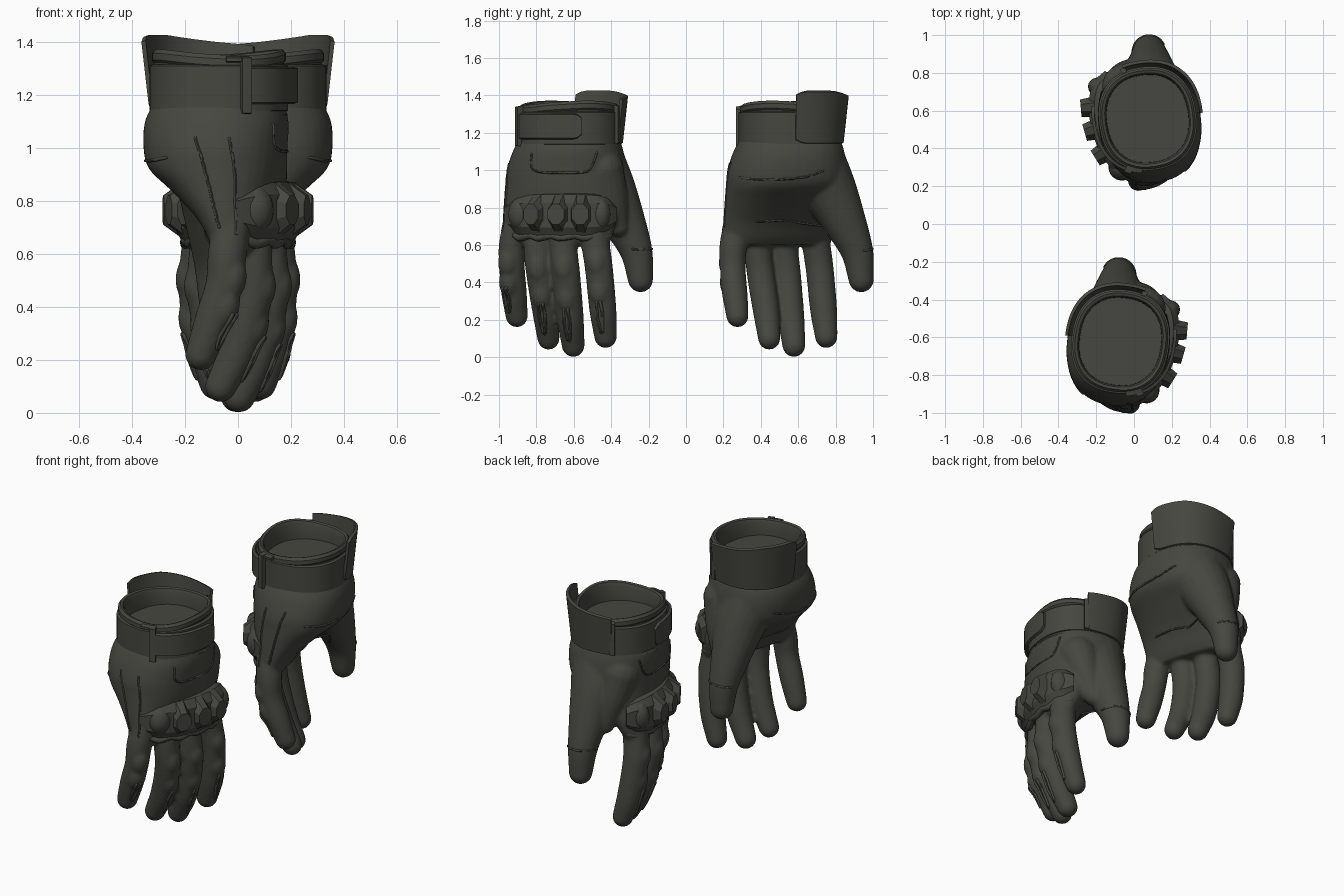
import bpy, bmesh, math
from mathutils import Vector, Matrix
from mathutils.bvhtree import BVHTree

if "Cube" in bpy.data.objects:
    bpy.data.objects.remove(bpy.data.objects["Cube"])

mat = bpy.data.materials.new("dark_olive_grey")
mat.diffuse_color = (0.062, 0.062, 0.052, 1)
mat.use_nodes = True
mat.node_tree.nodes["Principled BSDF"].inputs["Base Color"].default_value = mat.diffuse_color
parts = []


def finish(name, bm, smooth=35):
    bmesh.ops.recalc_face_normals(bm, faces=bm.faces)
    me = bpy.data.meshes.new(name)
    bm.to_mesh(me)
    bm.free()
    me.materials.append(mat)
    ob = bpy.data.objects.new(name, me)
    bpy.context.collection.objects.link(ob)
    bpy.ops.object.select_all(action='DESELECT')
    bpy.context.view_layer.objects.active = ob
    ob.select_set(True)
    bpy.ops.object.shade_smooth_by_angle(angle=math.radians(smooth))
    parts.append(ob)
    return ob


def loft(bm, rings):
    vs = [[bm.verts.new(p) for p in r] for r in rings]
    n = len(vs[0])
    for a, b in zip(vs, vs[1:]):
        for i in range(n):
            bm.faces.new((a[i], a[(i + 1) % n], b[(i + 1) % n], b[i]))
    bm.faces.new(vs[0])
    bm.faces.new(vs[-1])


def spline(pts, steps=6):
    """Catmull-Rom resampling of tuples of any length."""
    pts = [Vector(p) for p in pts]
    q = [pts[0] * 2 - pts[1]] + pts + [pts[-1] * 2 - pts[-2]]
    out = []
    for a, b, c, d in zip(q, q[1:], q[2:], q[3:]):
        for i in range(steps):
            t = i / steps
            out.append(0.5 * (2 * b + (c - a) * t + (2 * a - 5 * b + 4 * c - d) * t * t
                              + (3 * b - a - 3 * c + d) * t ** 3))
    return out + [pts[-1]]


def tube(bm, pts, n=16, steps=6):
    """Round-ended tube through (x, y, z, radius) points."""
    s = spline(pts, steps)
    p, r = [v.to_3d() for v in s], [v[3] for v in s]
    t0, t1 = (p[1] - p[0]).normalized(), (p[-1] - p[-2]).normalized()
    caps = [math.radians(a) for a in (80, 60, 40, 20)]
    st = [(p[0] - t0 * r[0] * math.sin(a), r[0] * math.cos(a), t0) for a in caps]
    for i in range(len(p)):
        st.append((p[i], r[i], (p[min(i + 1, len(p) - 1)] - p[max(i - 1, 0)]).normalized()))
    st += [(p[-1] + t1 * r[-1] * math.sin(a), r[-1] * math.cos(a), t1) for a in reversed(caps)]
    rings = []
    for c, rad, t in st:
        u = t.cross(Vector((0.31, 0.9, 0.3))).normalized()
        w = t.cross(u)
        rings.append([c + rad * (u * math.cos(k * math.tau / n) + w * math.sin(k * math.tau / n))
                      for k in range(n)])
    loft(bm, rings)


def oval(cx, cy, z, rx, ry, tilt, a, e=2.3):
    """Point on a tilted rounded-square section."""
    c, s = math.cos(a), math.sin(a)
    x = rx * math.copysign(abs(c) ** (2 / e), c)
    y = ry * math.copysign(abs(s) ** (2 / e), s)
    t = math.radians(tilt)
    return Vector((cx + x * math.cos(t) - y * math.sin(t), cy + x * math.sin(t) + y * math.cos(t), z))


# hand: palm, fingers and thumb fused into one skin
bm = bmesh.new()
palm = spline([(-0.07, -0.62, 1.19, 0.235, 0.255, -8), (-0.08, -0.63, 1.10, 0.268, 0.295, -8),
               (-0.085, -0.64, 1.0, 0.268, 0.318, -8), (-0.075, -0.645, 0.92, 0.255, 0.32, -10),
               (-0.035, -0.66, 0.84, 0.205, 0.315, -14),
               (0.02, -0.675, 0.73, 0.14, 0.315, -18), (0.045, -0.685, 0.64, 0.10, 0.305, -20),
               (0.045, -0.685, 0.60, 0.065, 0.285, -20)], 4)
loft(bm, [[oval(*s, k * math.tau / 40) for k in range(40)] for s in palm])
fingers = {
    "little": [(-0.02, -0.90, 0.75, .07), (-0.04, -0.927, 0.60, .074), (-0.055, -0.93, 0.48, .069),
               (-0.095, -0.92, 0.35, .069), (-0.14, -0.905, 0.22, .06)],
    "ring": [(0.05, -0.78, 0.75, .073), (0.055, -0.795, 0.60, .074), (0.055, -0.78, 0.44, .074),
             (0.005, -0.752, 0.25, .071), (-0.065, -0.735, 0.10, .06)],
    "middle": [(0.10, -0.645, 0.75, .073), (0.112, -0.655, 0.60, .074), (0.117, -0.64, 0.44, .075),
               (0.07, -0.62, 0.22, .073), (0.005, -0.603, 0.063, .062)],
    "index": [(0.13, -0.49, 0.75, .08), (0.138, -0.485, 0.62, .077), (0.15, -0.465, 0.47, .075),
              (0.125, -0.445, 0.26, .073), (0.085, -0.43, 0.11, .061)]}
frames = {}
for name, f in fingers.items():
    tube(bm, f)
    ang = math.radians(-35 if name == "little" else -15)
    d = Vector((math.cos(ang), math.sin(ang), 0))
    side = Vector((-d.y, d.x, 0))
    frames[name] = (d, side)
    # padded swellings on the back of each finger joint
    for p, q, t in ((f[1], f[2], 0.75), (f[2], f[3], 0.55)):
        a, b = Vector(p[:3]), Vector(q[:3])
        axis = (b - a).normalized()
        out = (d - axis * d.dot(axis)).normalized()
        m = Matrix((out.cross(axis), axis, out)).transposed().to_4x4()
        bmesh.ops.create_uvsphere(bm, u_segments=16, v_segments=10, radius=1,
                                  matrix=Matrix.Translation(a.lerp(b, t) + out * 0.048) @ m
                                  @ Matrix.Diagonal((0.052, 0.08, 0.042, 1)))
thumb = [(-0.11, -0.49, 1.03, .17), (-0.09, -0.415, 0.89, .15), (-0.085, -0.34, 0.74, .12),
         (-0.08, -0.267, 0.57, .088), (-0.08, -0.243, 0.415, .068)]
tube(bm, thumb, 20)
tube(bm, [(0.05, -0.45, 1.0, .12), (0.035, -0.40, 0.85, .09), (0.01, -0.36, 0.70, .055)])
hand = finish("hand", bm, 60)
rm = hand.modifiers.new("fuse", 'REMESH')
rm.mode, rm.voxel_size, rm.use_smooth_shade = 'VOXEL', 0.011, True
sm = hand.modifiers.new("soften", 'SMOOTH')
sm.factor, sm.iterations = 0.5, 5
skin = BVHTree.FromObject(hand, bpy.context.evaluated_depsgraph_get())


def seam(name, pts, r=0.006, steps=16):
    """Raised stitching ridge that follows the skin."""
    bm = bmesh.new()
    snapped = [skin.find_nearest(v)[0] for v in spline(pts, steps)]
    tube(bm, [(*v, r) for v in snapped], 6, 1)
    return finish(name, bm, 60)


seam("side_seam_front", [(-0.17, -0.98, 1.05), (-0.13, -1.02, 0.9), (-0.09, -1.02, 0.7)])
seam("side_seam_back", [(-0.03, -0.97, 1.04), (0, -1, 0.9), (0.0, -1, 0.68)])
seam("back_panel_seam", [(0.2, -0.87, 1.1), (0.2, -0.84, 1.0), (0.25, -0.65, 0.985),
                         (0.25, -0.5, 1.0), (0.2, -0.46, 1.1)])
seam("palm_heel_seam", [(-0.3, -0.93, 0.96), (-0.42, -0.75, 0.93), (-0.42, -0.55, 0.94), (-0.35, -0.42, 0.99)])
seam("palm_crease", [(-0.2, -0.8, 0.69), (-0.2, -0.62, 0.65), (-0.1, -0.42, 0.62)])
seam("thumb_tip_seam", [(0.05, -0.29, 0.57), (-0.06, -0.15, 0.585), (-0.17, -0.22, 0.57)])

# raised loop near each fingertip
for name, f in fingers.items():
    d, side = frames[name]
    a, b = Vector(f[3][:3]), Vector(f[4][:3])
    loop = [a + d * .15 + side * .026, a.lerp(b, .6) + d * .15 + side * .03, b + d * .12,
            a.lerp(b, .6) + d * .15 - side * .03, a + d * .15 - side * .026]
    seam(f"{name}_tip_loop", loop, 0.009, 5)

# knuckle guard: curved base plate, three faceted blocks, two domed ends
arc = spline([(-0.02, -0.94, -68), (0.07, -0.89, -48), (0.145, -0.79, -32), (0.19, -0.675, -16),
              (0.205, -0.55, -4), (0.185, -0.45, 20), (0.13, -0.395, 48)], 3)
prof = [(-.07, -.12), (.005, -.12), (.035, -.07), (.035, .06), (.005, .105), (-.07, .12)]
bm = bmesh.new()
rings = []
for i, (x, y, a) in enumerate(arc):
    s = 1 - 0.45 * abs(2 * i / (len(arc) - 1) - 1) ** 4
    n = Vector((math.cos(math.radians(a)), math.sin(math.radians(a)), 0))
    rings.append([Vector((x, y, 0.765 + v * s)) + n * u for u, v in prof])
loft(bm, rings)
finish("knuckle_guard_base", bm, 25)
for i, (x, y, a) in enumerate([(0.14, -0.79, -32), (0.187, -0.675, -16), (0.205, -0.56, -5)]):
    bm = bmesh.new()
    bmesh.ops.create_cone(bm, cap_ends=True, segments=8, radius1=1.08, radius2=0.9, depth=1)
    bm.transform(Matrix.Rotation(math.pi / 8, 4, 'Z'))
    for v in bm.verts:  # steep ends, nearly straight sides
        if v.co.z > 0:
            v.co.x *= 0.62
    place = Matrix.Translation((x, y, 0.765)) @ Matrix.Rotation(math.radians(a), 4, 'Z')
    bm.transform(place @ Matrix.Translation((0.042, 0, 0)) @ Matrix.Rotation(math.pi / 2, 4, 'Y')
                 @ Matrix.Diagonal((0.105, 0.055, 0.07, 1)))
    finish(f"knuckle_block_{i + 1}", bm, 15)
for name, x, y, a, w in [("little", 0.065, -0.88, -48, .07), ("index", 0.175, -0.46, 18, .055)]:
    bm = bmesh.new()
    bmesh.ops.create_uvsphere(bm, u_segments=20, v_segments=12, radius=1)
    bm.transform(Matrix.Translation((x, y, 0.765)) @ Matrix.Rotation(math.radians(a), 4, 'Z')
                 @ Matrix.Diagonal((0.07, w, 0.09, 1)))
    finish(f"{name}_knuckle_dome", bm)
# lip under the guard
bm = bmesh.new()
tube(bm, [(x - .006, y, 0.645 + 0.008 * math.sin(i * 2.1), 0.02) for i, (x, y, a) in enumerate(arc[1:-1])], 8, 2)
finish("knuckle_lip", bm, 60)

# cuff: hollow sleeve with a floor and rolled rim
CUFF = (-0.072, -0.622)
RX, RY = 0.237, 0.253


def cuff_pt(a, z, off):
    slope = (0.012 * math.sin(a * 2 + 0.6)) if z > 1.3 else 0
    return oval(*CUFF, z + slope, RX + off, RY + off, -8, a)


bm = bmesh.new()
wall = [(1.11, .008), (1.125, .02), (1.14, .012), (1.31, .005), (1.32, .014), (1.345, .014),
        (1.36, .002), (1.355, -.012), (1.335, -.02), (1.25, -.022)]
loft(bm, [[cuff_pt(k * math.tau / 56, z, o) for k in range(56)] for z, o in wall])
finish("cuff", bm)


def band(name, a0, a1, z0, z1, off, thick=0.014, flare=0.0, z1_end=None, corner=0.0, lift=0.0):
    """Curved strip around the cuff between two angles in degrees, with optional clipped end corners."""
    bm = bmesh.new()
    rings = []
    n = max(3, int((a1 - a0) / 4))
    for i in range(n + 1):
        t = i / n
        a = math.radians(a0 + (a1 - a0) * t)
        cut = corner * max(0, 1 - (1 - t) * n / 2) ** 2
        top = z1 + ((z1_end or z1) - z1) * min(1, t * 1.6) - cut
        e, o0 = 0.006, off + lift * t
        rings.append([oval(*CUFF, z, RX + o, RY + o, -8, a) for z, o in
                      ((z0 + cut, o0), (z0 + cut + e, o0 + thick), (top - e, o0 + thick + flare),
                       (top, o0 + flare))])
    loft(bm, rings)
    return finish(name, bm)


band("strap", -95, 265, 1.135, 1.315, .008)
band("strap_flap", 74, 181, 1.14, 1.385, .014, .016, .027, 1.425, 0.02)
band("strap_tab", -60, 17, 1.165, 1.305, .022, .016, 0, None, 0.025, .022)
band("buckle_bar", -66, -58, 1.125, 1.345, .012, .034)
band("buckle_top", -78, -58, 1.32, 1.345, .01, .025)
band("flap_keeper", 70, 76, 1.14, 1.35, .015, .025)

# second glove: mirrored copy of every part
for ob in parts[:]:
    twin = ob.copy()
    twin.data = ob.data.copy()
    twin.data.transform(Matrix.Translation((0, 1.18, 0)) @ Matrix.Diagonal((-1, 1, 1, 1)))
    twin.data.flip_normals()
    twin.name = ob.name + "_mirrored"
    bpy.context.collection.objects.link(twin)
